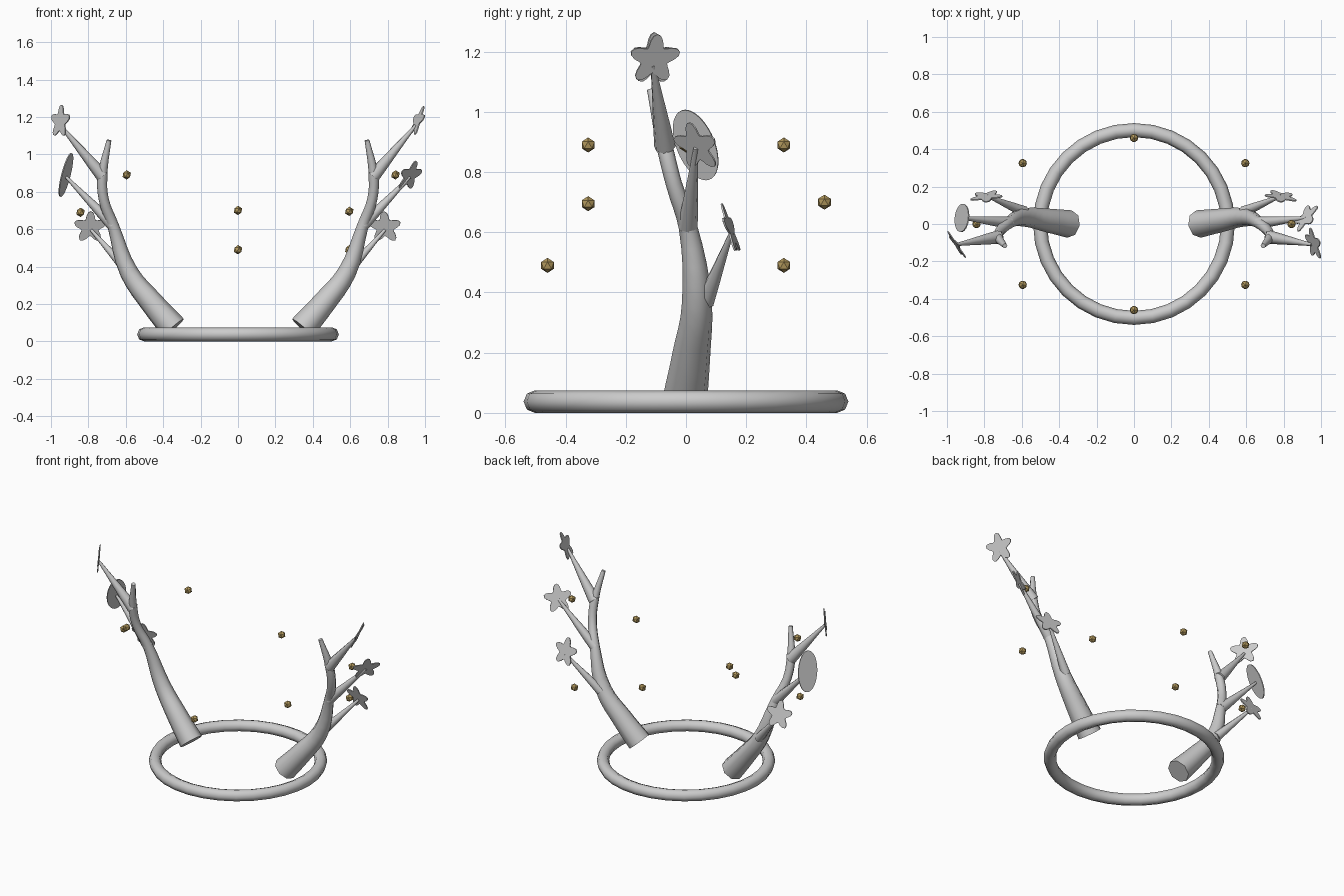
import bpy, bmesh, math
from mathutils import Vector, Matrix

cube = bpy.data.objects.get("Cube")
if cube:
    bpy.data.objects.remove(cube)


def material(name, rgb):
    mat = bpy.data.materials.new(name)
    mat.use_nodes = True
    mat.diffuse_color = (*rgb, 1)
    mat.node_tree.nodes["Principled BSDF"].inputs["Base Color"].default_value = (*rgb, 1)
    return mat


GREY = material("pale_grey", (0.6, 0.6, 0.6))
GOLD = material("gold", (0.45, 0.32, 0.11))


def finish(obj, name, mat, smooth=True):
    obj.name = name
    obj.data.materials.clear()
    obj.data.materials.append(mat)
    if smooth:
        bpy.ops.object.select_all(action='DESELECT')
        obj.select_set(True)
        bpy.context.view_layer.objects.active = obj
        bpy.ops.object.shade_smooth_by_angle(angle=math.radians(50))


def limb(name, points, side):
    """Tapered tube through (x, y, z, radius) points, flipped by side."""
    curve = bpy.data.curves.new(name, 'CURVE')
    curve.dimensions = '3D'
    curve.bevel_depth = 1
    curve.bevel_resolution = 2
    curve.resolution_u = 4
    curve.use_fill_caps = True
    spline = curve.splines.new('BEZIER')
    spline.bezier_points.add(len(points) - 1)
    for bp, (x, y, z, r) in zip(spline.bezier_points, points):
        bp.co = (side * x, y, z)
        bp.radius = r
        bp.handle_left_type = bp.handle_right_type = 'AUTO'
    obj = bpy.data.objects.new(name, curve)
    bpy.context.collection.objects.link(obj)
    bpy.ops.object.select_all(action='DESELECT')
    obj.select_set(True)
    bpy.context.view_layer.objects.active = obj
    bpy.ops.object.convert(target='MESH')
    finish(bpy.context.object, name, GREY)


def flat_shape(name, centre, u, v, outline):
    """Thin plate: outline(angle) gives its radius along axes u and v."""
    u, v, centre = Vector(u), Vector(v), Vector(centre)
    normal = u.cross(v).normalized() * 0.003
    bm = bmesh.new()
    steps = 40
    rings = []
    for shift in (-normal, normal):
        rings.append([])
        for i in range(steps):
            a = math.tau * i / steps
            p = centre + shift + outline(a) * (u * math.cos(a) + v * math.sin(a))
            rings[-1].append(bm.verts.new(p))
    low, high = rings
    mids = [bm.verts.new(centre - normal), bm.verts.new(centre + normal)]
    for i in range(steps):
        j = (i + 1) % steps
        bm.faces.new((low[i], low[j], high[j], high[i]))
        bm.faces.new((mids[0], low[j], low[i]))
        bm.faces.new((mids[1], high[i], high[j]))
    mesh = bpy.data.meshes.new(name)
    bm.to_mesh(mesh)
    bm.free()
    obj = bpy.data.objects.new(name, mesh)
    bpy.context.collection.objects.link(obj)
    finish(obj, name, GREY)


def flower(name, centre, normal):
    n = Vector(normal).normalized()
    up = Vector((0, 0, 1))
    up = (up - n * up.dot(n)).normalized()
    flat_shape(name, centre, up, n.cross(up), lambda a: 0.069 + 0.021 * math.cos(5 * a))


# Base ring
bpy.ops.mesh.primitive_torus_add(major_segments=32, minor_segments=8, major_radius=0.502,
                                 minor_radius=0.0375, location=(0, 0, 0.0375))
finish(bpy.context.object, "base_ring", GREY)

# Antlers with three tapering branches each
STEM = [(0.345, 0.0, 0.072, 0.074), (0.455, 0.018, 0.2, 0.064), (0.583, 0.036, 0.37, 0.05),
        (0.668, 0.006, 0.62, 0.031), (0.718, -0.04, 0.76, 0.027),
        (0.725, -0.07, 0.88, 0.027), (0.69, -0.117, 1.075, 0.013)]
BRANCHES = {
    "lower": [(0.585, 0.065, 0.37, 0.03), (0.785, 0.15, 0.595, 0.008)],
    "middle": [(0.668, 0.006, 0.62, 0.033), (0.92, 0.033, 0.88, 0.008)],
    "upper": [(0.725, -0.07, 0.885, 0.036), (0.95, -0.11, 1.155, 0.008)],
}
for side, label in ((1, "left"), (-1, "right")):
    limb(label + "_antler", STEM, side)
    for level, points in BRANCHES.items():
        limb(f"{label}_{level}_branch", points, side)

# Flowers on the branch tips, and one oval leaf
flower("left_lower_flower", (0.785, 0.147, 0.61), (0.15, 0.93, 0.32))
flower("left_middle_flower", (0.92, 0.035, 0.885), (-0.7, 0.55, 0.45))
flower("left_upper_flower", (0.96, -0.105, 1.175), (0.87, 0.29, -0.39))
flower("right_lower_flower", (-0.79, 0.147, 0.61), (-0.1, 0.93, 0.32))
flower("right_upper_flower", (-0.95, -0.11, 1.175), (-0.82, -0.56, 0.1))
flat_shape("right_oval_leaf", (-0.92, 0.032, 0.89), (0.025, -0.045, 0.115),
           (0.027, 0.06, 0.018), lambda a: 1)

# Floating gold beads around the ring
BEADS = [(0.842, 0, 0.89), (0.595, 0.325, 0.49), (0, 0.46, 0.7), (-0.595, 0.325, 0.89),
         (-0.842, 0, 0.69), (-0.595, -0.325, 0.89), (0, -0.46, 0.49), (0.595, -0.325, 0.695)]
for i, place in enumerate(BEADS):
    bpy.ops.mesh.primitive_ico_sphere_add(subdivisions=1, radius=0.025, location=place)
    finish(bpy.context.object, f"gold_bead_{i + 1}", GOLD, smooth=False)
